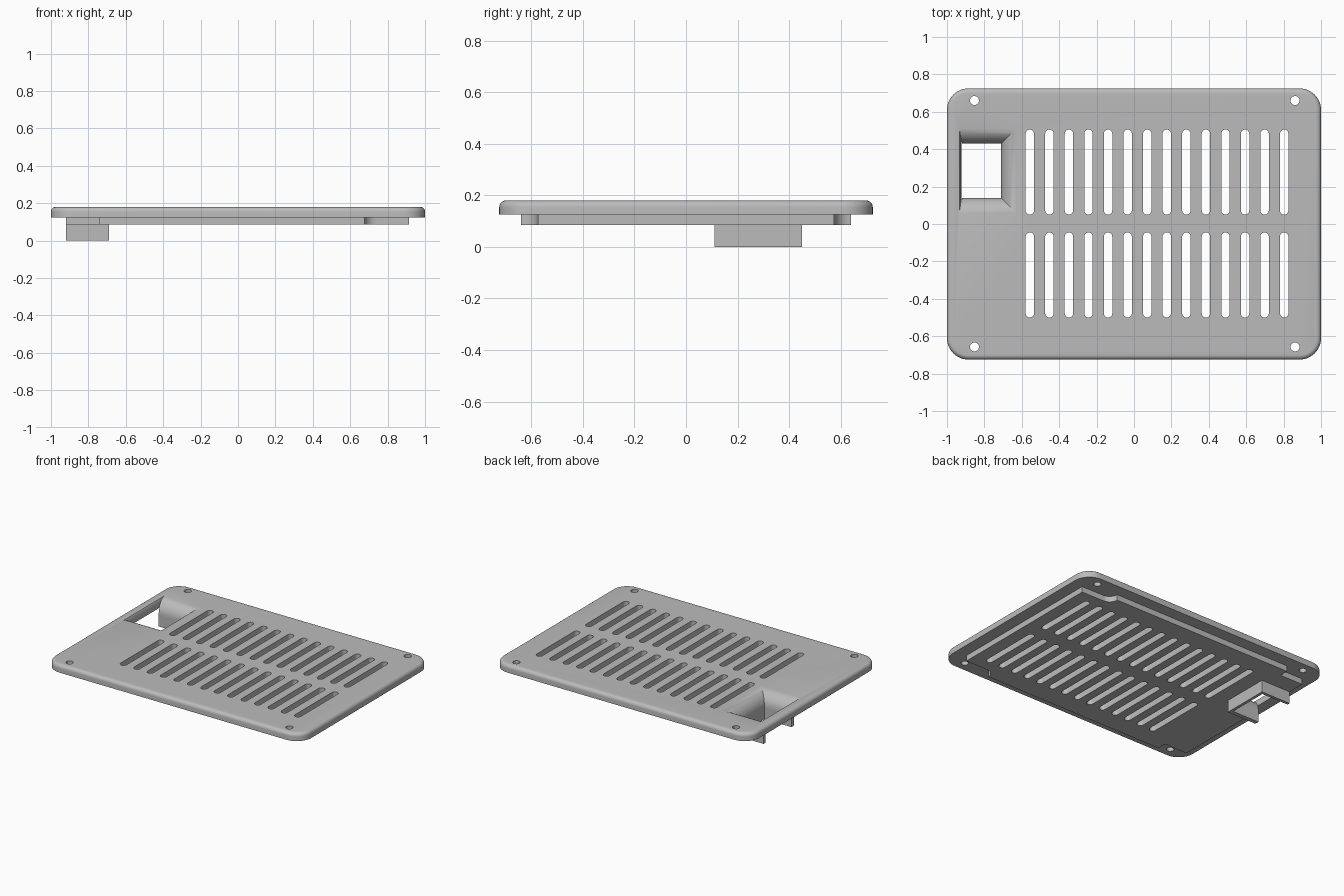
import bpy, bmesh, math
from math import sin, cos, pi, radians

if "Cube" in bpy.data.objects:
    bpy.data.objects.remove(bpy.data.objects["Cube"])

grey = bpy.data.materials.new("plain grey")
grey.diffuse_color = (0.5, 0.5, 0.5, 1)
grey.use_nodes = True
grey.node_tree.nodes["Principled BSDF"].inputs["Base Color"].default_value = grey.diffuse_color


def arc(cx, cy, r, a0, a1, n):
    return [(cx + r * cos(radians(a0 + (a1 - a0) * i / n)),
             cy + r * sin(radians(a0 + (a1 - a0) * i / n))) for i in range(n + 1)]


def rounded_rect(hx, hy, r, n=12):
    pts = []
    for sx, sy, a in ((1, 1, 0), (-1, 1, 90), (-1, -1, 180), (1, -1, 270)):
        pts += arc(sx * (hx - r), sy * (hy - r), r, a, a + 90, n)
    return pts


def loft(bm, rings):
    """Closed solid through a stack of (outline, z) rings, bottom to top."""
    loops = [[bm.verts.new((x, y, z)) for x, y in pts] for pts, z in rings]
    n = len(loops[0])
    bm.faces.new(loops[0][::-1])
    bm.faces.new(loops[-1])
    for a, b in zip(loops, loops[1:]):
        for i in range(n):
            j = (i + 1) % n
            bm.faces.new((a[i], a[j], b[j], b[i]))


def make(name, solids):
    bm = bmesh.new()
    for rings in solids:
        loft(bm, rings)
    bmesh.ops.recalc_face_normals(bm, faces=bm.faces)
    me = bpy.data.meshes.new(name)
    bm.to_mesh(me)
    bm.free()
    me.materials.append(grey)
    ob = bpy.data.objects.new(name, me)
    bpy.context.collection.objects.link(ob)
    return ob


def boolean(ob, tool, op):
    m = ob.modifiers.new(op.lower(), 'BOOLEAN')
    m.object, m.operation, m.solver = tool, op, 'EXACT'
    bpy.context.view_layer.objects.active = ob
    bpy.ops.object.modifier_apply(modifier=m.name)
    bpy.data.objects.remove(tool)


# Cover plate with a rounded top edge
EDGE = 0.025
rings = [(rounded_rect(1, 0.725, 0.115), 0.125)]
for i in range(7):
    t = pi / 2 * i / 6
    d = EDGE * (1 - cos(t))
    rings.append((rounded_rect(1 - d, 0.725 - d, 0.115 - d), 0.18 - EDGE + EDGE * sin(t)))
panel = make("cover_plate", [rings])

# Raised pad underneath, notched around each screw hole
right = [(0.915, -0.575), (0.915, 0.575)]
back = arc(0.74, 0.64, 0.063, 270, 180, 8)
front = [(x, -y) for x, y in reversed(back)]
left = [(-0.74, 0.64), (-0.74, 0.575), (-0.92, 0.575),
        (-0.92, -0.575), (-0.74, -0.575), (-0.74, -0.64)]
pad = make("underside_pad", [[(right + back + left + front, 0.085),
                              (right + back + left + front, 0.15)]])
boolean(panel, pad, 'UNION')

cuts = []
# Two rows of vent slots
for i in range(14):
    x = -0.557 + i * 1.36 / 13
    for y0, y1 in ((0.05, 0.505), (-0.5, -0.045)):
        r = 0.0225
        pts = arc(x, y1 - r, r, 0, 180, 10) + arc(x, y0 + r, r, 180, 360, 10)
        cuts.append([(pts, -0.1), (pts, 0.3)])
# Corner screw holes
for x in (-0.853, 0.861):
    for y in (-0.657, 0.66):
        pts = arc(x, y, 0.024, 0, 345, 23)
        cuts.append([(pts, -0.1), (pts, 0.3)])


# Latch opening flaring outward on three sides
def opening(d):
    x0, x1, y0, y1 = -0.922 - 0.15 * d, -0.71 + d, 0.14 - d, 0.43 + d
    return [(x0, y0), (x1, y0), (x1, y1), (x0, y1)]


R = 0.0965
flare = [(opening(0), -0.1)]
for i in range(13):
    t = pi / 2 * i / 12
    flare.append((opening(R * (1 - cos(t))), 0.085 + R * sin(t)))
flare.append((opening(R), 0.3))
cuts.append(flare)
boolean(panel, make("cutter", cuts), 'DIFFERENCE')

# U-shaped latch guard below the opening
u = [(-0.92, 0.11), (-0.69, 0.11), (-0.69, 0.45), (-0.92, 0.45),
     (-0.92, 0.43), (-0.71, 0.43), (-0.71, 0.14), (-0.92, 0.14)]
guard = make("latch_guard", [[(u, 0), (u, 0.085)]])

# Smooth the rounded surfaces only
bpy.ops.object.select_all(action='DESELECT')
panel.select_set(True)
bpy.context.view_layer.objects.active = panel
bpy.ops.object.shade_smooth_by_angle(angle=radians(30))
